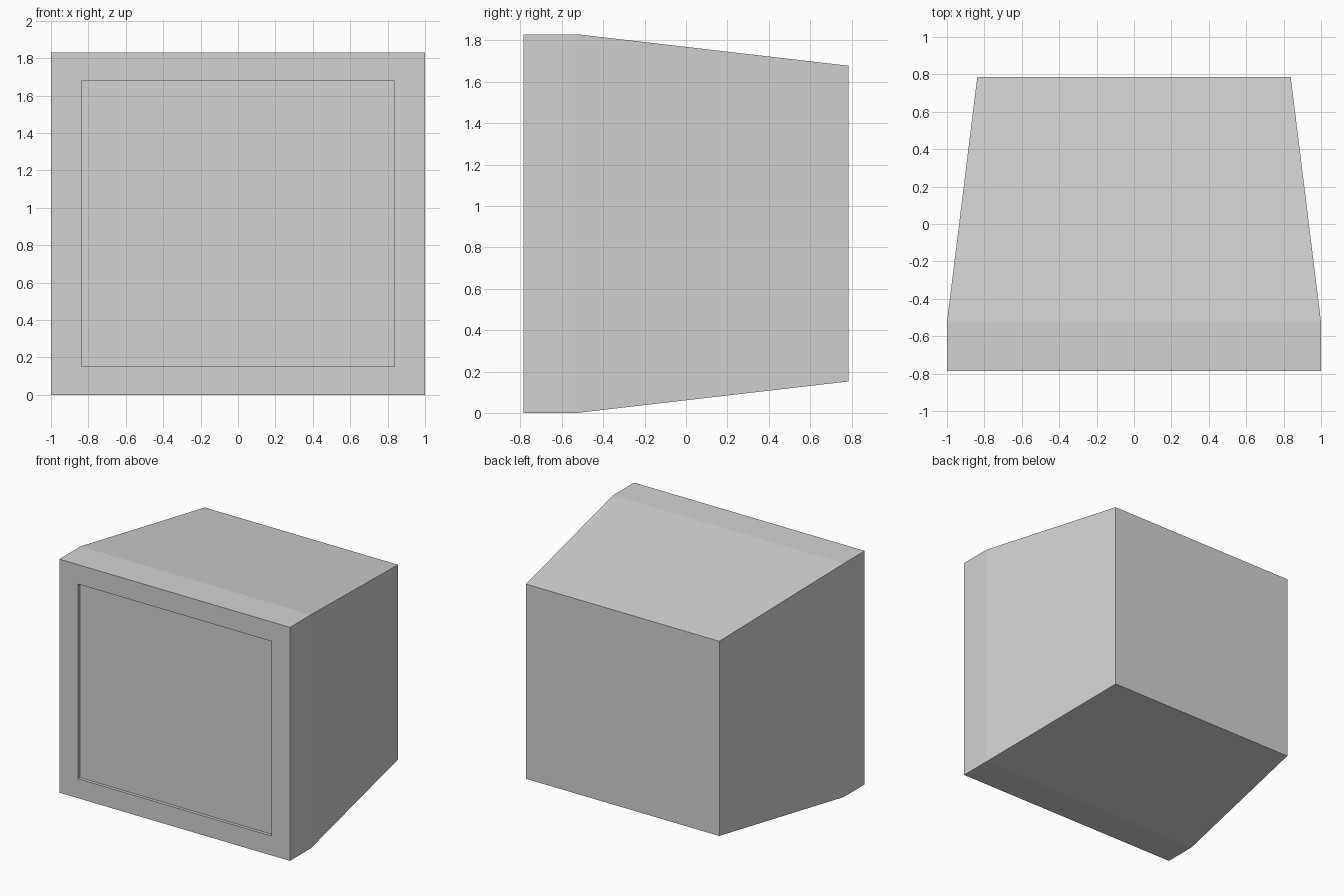
import bpy
import bmesh

cube = bpy.data.objects.get("Cube")
if cube:
    bpy.data.objects.remove(cube, do_unlink=True)

grey = bpy.data.materials.new("light_grey")
grey.use_nodes = True
colour = (0.65, 0.65, 0.65, 1)
grey.diffuse_color = colour
grey.node_tree.nodes["Principled BSDF"].inputs["Base Color"].default_value = colour

MID_Z = 0.915
FRONT, SHOULDER, BACK = -0.785, -0.525, 0.785
OUTER = (1.0, 0.915)
INNER = (0.838, 0.763)
RECESS = 0.025

bm = bmesh.new()


def ring(size, y):
    """Rectangle of vertices facing the front at depth y."""
    corners = ((-1, -1), (1, -1), (1, 1), (-1, 1))
    return [bm.verts.new((sx * size[0], y, MID_Z + sz * size[1])) for sx, sz in corners]


# Rings run from the recessed screen, over the bezel, to the narrower back
rings = [ring(INNER, FRONT + RECESS), ring(INNER, FRONT), ring(OUTER, FRONT),
         ring(OUTER, SHOULDER), ring(INNER, BACK)]
for a, b in zip(rings, rings[1:]):
    for i in range(4):
        j = (i + 1) % 4
        bm.faces.new((a[i], a[j], b[j], b[i]))

# Screen and back panel
bm.faces.new(rings[0])
bm.faces.new(rings[-1])
bmesh.ops.recalc_face_normals(bm, faces=bm.faces)

mesh = bpy.data.meshes.new("monitor_housing")
bm.to_mesh(mesh)
bm.free()
mesh.materials.append(grey)
housing = bpy.data.objects.new("monitor_housing", mesh)
bpy.context.collection.objects.link(housing)
